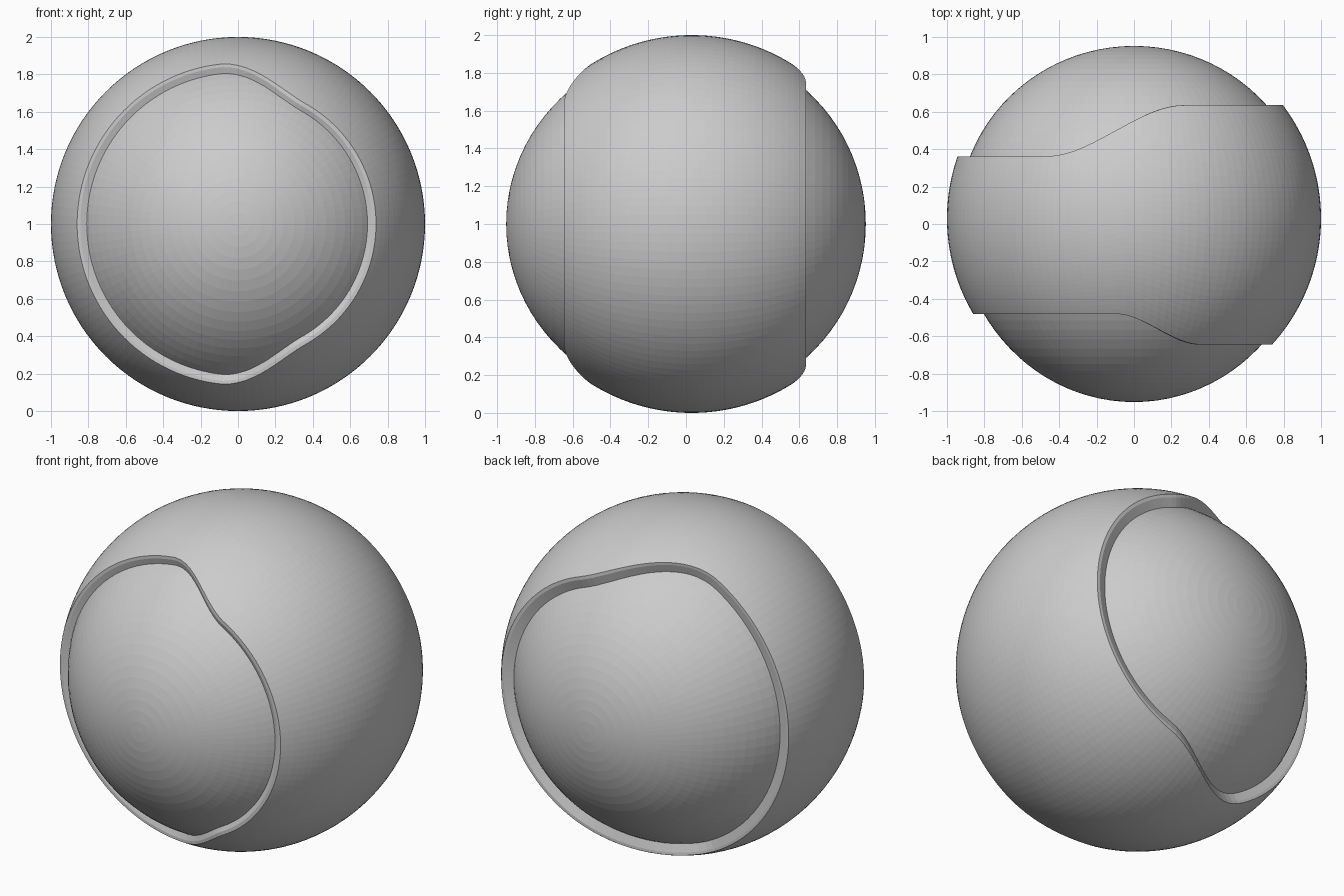
import bpy, bmesh, math

if "Cube" in bpy.data.objects:
    bpy.data.objects.remove(bpy.data.objects["Cube"])

CY, CZ, R = 0.03, 1.0, 1.0      # centre and radius of the outer band
SEGS, ROWS = 128, 36

grey = bpy.data.materials.new("plain grey")
grey.diffuse_color = (0.6, 0.6, 0.6, 1)
grey.use_nodes = True
grey.node_tree.nodes["Principled BSDF"].inputs["Base Color"].default_value = grey.diffuse_color


def finish(bm, name):
    bmesh.ops.recalc_face_normals(bm, faces=bm.faces)
    me = bpy.data.meshes.new(name)
    bm.to_mesh(me)
    bm.free()
    me.materials.append(grey)
    ob = bpy.data.objects.new(name, me)
    bpy.context.collection.objects.link(ob)
    return ob


def ease(x, x0, x1, y0, y1):
    t = min(1, max(0, (x - x0) / (x1 - x0)))
    return y0 + (y1 - y0) * t * t * (3 - 2 * t)


def front_edge(x):
    return ease(x, -0.10, 0.36, -0.48, -0.645)


def back_edge(x):
    return ease(x, -0.47, 0.27, 0.362, 0.635)


def edge_y(f, a):
    # where the S-shaped cut meets the sphere at angle a around the y axis
    lo, hi = -0.9, 0.9
    for _ in range(40):
        y = (lo + hi) / 2
        x = math.sqrt(R * R - (y - CY) ** 2) * math.cos(a)
        if y < f(x):
            lo = y
        else:
            hi = y
    return lo


def rim(y):
    # narrow flat lip, then a wall sloping inward to the ball: (radius, y offset)
    d = y - CY
    r = math.sqrt(0.985 ** 2 - d * d)
    return [(r, d), (r * 0.92, d * 0.96)]


# Outer band: sphere zone between the two curved edges, with rims
bm = bmesh.new()
rings = []
for i in range(SEGS):
    a = 2 * math.pi * i / SEGS
    y0, y1 = edge_y(front_edge, a), edge_y(back_edge, a)
    p0, p1 = math.asin((y0 - CY) / R), math.asin((y1 - CY) / R)
    prof = rim(y0)[::-1]
    for j in range(ROWS + 1):
        p = p0 + (p1 - p0) * j / ROWS
        prof.append((R * math.cos(p), R * math.sin(p)))
    prof += rim(y1)
    rings.append([bm.verts.new((r * math.cos(a), CY + d, CZ + r * math.sin(a)))
                  for r, d in prof])
for i in range(SEGS):
    u, v = rings[i], rings[(i + 1) % SEGS]
    for j in range(len(u) - 1):
        bm.faces.new((u[j], u[j + 1], v[j + 1], v[j]))
finish(bm, "outer_band")

# Inner ball: poles on the y axis, front slightly longer than the back
bm = bmesh.new()
bmesh.ops.create_uvsphere(bm, u_segments=96, v_segments=48, radius=1)
for v in bm.verts:
    x, y, z = v.co
    v.co = (0.94 * x, CY - z * (0.982 if z > 0 else 0.922), CZ + 0.94 * y)
finish(bm, "inner_ball")
